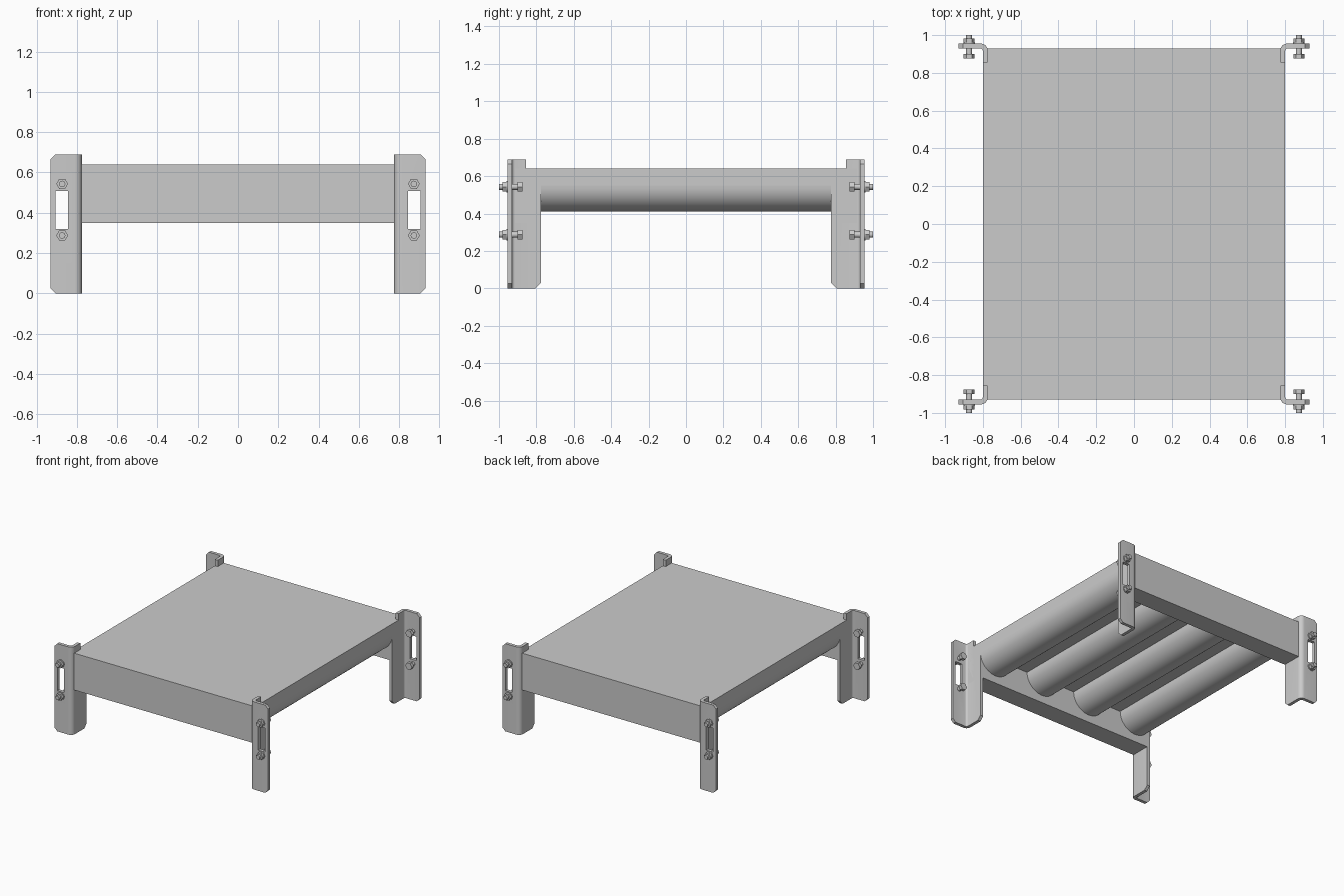
import bpy, bmesh
from math import sin, cos, pi, radians

if "Cube" in bpy.data.objects:
    bpy.data.objects.remove(bpy.data.objects["Cube"])


def prism(name, pts, axis, a, b):
    """Extrude a 2D profile along an axis from a to b."""
    def place(p, q, t):
        return {'x': (t, p, q), 'y': (p, t, q), 'z': (p, q, t)}[axis]
    bm = bmesh.new()
    lo = [bm.verts.new(place(p, q, a)) for p, q in pts]
    hi = [bm.verts.new(place(p, q, b)) for p, q in pts]
    n = len(pts)
    bm.faces.new(lo)
    bm.faces.new(hi)
    for i in range(n):
        j = (i + 1) % n
        bm.faces.new((lo[i], lo[j], hi[j], hi[i]))
    bmesh.ops.recalc_face_normals(bm, faces=bm.faces[:])
    me = bpy.data.meshes.new(name)
    bm.to_mesh(me)
    bm.free()
    ob = bpy.data.objects.new(name, me)
    bpy.context.collection.objects.link(ob)
    return ob


def arc(cx, cy, r, a0, a1, n):
    return [(cx + r * cos(radians(a0 + (a1 - a0) * i / n)),
             cy + r * sin(radians(a0 + (a1 - a0) * i / n))) for i in range(n + 1)]


def activate(ob):
    bpy.ops.object.select_all(action='DESELECT')
    ob.select_set(True)
    bpy.context.view_layer.objects.active = ob


def smooth(ob):
    activate(ob)
    bpy.ops.object.shade_smooth_by_angle(angle=radians(35))


def cut(ob, cutter):
    activate(ob)
    m = ob.modifiers.new("cut", 'BOOLEAN')
    m.object = cutter
    m.operation = 'DIFFERENCE'
    m.solver = 'EXACT'
    bpy.ops.object.modifier_apply(modifier=m.name)
    bpy.data.objects.remove(cutter)


def mirror(ob):
    m = ob.modifiers.new("mirror", 'MIRROR')
    m.use_axis = (True, True, False)
    m.use_mirror_merge = False


# Deck slab with deep front and back beams, as one channel profile
prism("deck", [(-.93, .35), (-.775, .35), (-.775, .55), (.775, .55),
               (.775, .35), (.93, .35), (.93, .64), (-.93, .64)], 'x', -.8, .8)

# Half-round ribs under the deck
for i in range(4):
    rib = prism(f"rib_{i + 1}", arc(-.66 + .44 * i, .55, .14, 180, 360, 24),
                'y', -.775, .775)
    smooth(rib)

# Bent angle leg with slot, clipped corners and stepped inner flange
profile = ([(.93, .93), (.93, .955)] + arc(.81, .92, .035, 90, 180, 6)
           + [(.775, .775), (.80, .775)] + arc(.815, .915, .015, 180, 90, 4))
leg = prism("legs", profile, 'z', 0, .69)
cut(leg, prism("slot_cutter", [(.845, .32), (.905, .32), (.905, .508), (.845, .508)],
               'y', .9, 1))
cut(leg, prism("low_corner_cutter", [(.90, -.005), (.94, -.005), (.94, .035)], 'y', .9, 1))
cut(leg, prism("top_corner_cutter", [(.90, .695), (.94, .655), (.94, .695)], 'y', .9, 1))
cut(leg, prism("flange_corner_cutter", [(.765, -.005), (.81, -.005), (.765, .04)],
               'x', .7, .83))
cut(leg, prism("flange_step_cutter", [(.7, .64), (.855, .64), (.855, .75), (.7, .75)],
               'x', .7, .83))
smooth(leg)
mirror(leg)

# Bolts through each leg: shank, inner hex head, outer washer and nut
for label, z in (("lower", .287), ("upper", .543)):
    for part, r, sides, y0, y1 in (("shank", .016, 16, .88, 1.0),
                                   ("head", .029, 6, .875, .90),
                                   ("washer", .03, 16, .954, .961),
                                   ("nut", .029, 6, .96, .982)):
        pts = [(.873 + r * cos(2 * pi * k / sides), z + r * sin(2 * pi * k / sides))
               for k in range(sides)]
        bolt = prism(f"{label}_bolt_{part}", pts, 'y', y0, y1)
        if sides > 6:
            smooth(bolt)
        mirror(bolt)
